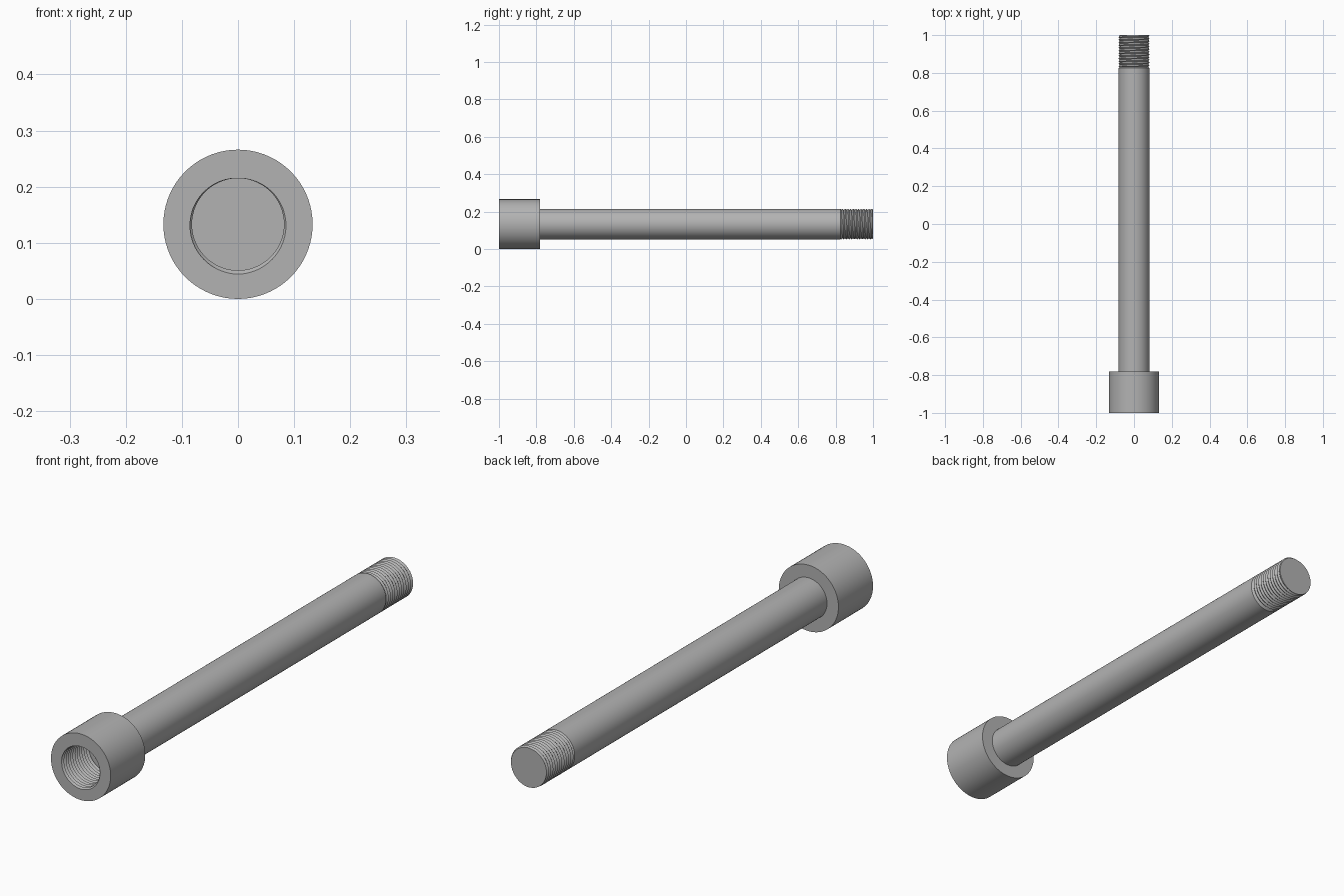
import bpy, bmesh, math

if "Cube" in bpy.data.objects:
    bpy.data.objects.remove(bpy.data.objects["Cube"], do_unlink=True)

SEG = 72
HEAD_R, SHANK_R = 0.133, 0.082
ROOT_R, GROOVE_R = 0.076, 0.089
PITCH = 0.0142

steel = bpy.data.materials.new("plain_grey_steel")
steel.use_nodes = True
grey = (0.45, 0.45, 0.45, 1)
steel.diffuse_color = grey
steel.node_tree.nodes["Principled BSDF"].inputs["Base Color"].default_value = grey


def spot(radius, y, turn):
    a = math.tau * turn
    return (radius * math.sin(a), y, HEAD_R + radius * math.cos(a))


def finish(name, bm, inward=False):
    bmesh.ops.remove_doubles(bm, verts=bm.verts, dist=0.00002)
    bmesh.ops.dissolve_degenerate(bm, edges=bm.edges, dist=0.00001)
    bmesh.ops.recalc_face_normals(bm, faces=bm.faces)
    if inward:
        bmesh.ops.reverse_faces(bm, faces=bm.faces)
    mesh = bpy.data.meshes.new(name)
    bm.to_mesh(mesh)
    bm.free()
    mesh.materials.append(steel)
    obj = bpy.data.objects.new(name, mesh)
    bpy.context.collection.objects.link(obj)
    bpy.ops.object.select_all(action="DESELECT")
    obj.select_set(True)
    bpy.context.view_layer.objects.active = obj
    bpy.ops.object.shade_smooth_by_angle(angle=math.radians(30))


def skin(bm, rows):
    for a, b in zip(rows, rows[1:]):
        for i in range(len(a) - 1):
            bm.faces.new((a[i], a[i + 1], b[i + 1], b[i]))


def lathe(name, profile):
    # each profile point is (radius or radius by turn, y)
    bm = bmesh.new()
    rows = []
    for radius, y in profile:
        by_turn = radius if callable(radius) else (lambda t, r=radius: r)
        rows.append([bm.verts.new(spot(by_turn(i / SEG), y, i / SEG))
                     for i in range(SEG + 1)])
    skin(bm, rows)
    finish(name, bm)


def thread_radius(y, turn, start, low, high):
    phase = ((y - start) / PITCH - turn) % 1
    return low + (high - low) * (1 - abs(2 * phase - 1))


def thread(name, start, end, low, high, inward):
    # helical V ridge, trimmed flat at both ends, closed by a disc at the far end
    bm = bmesh.new()
    rows = []
    for k in range(-2, 2 * math.ceil((end - start) / PITCH) + 1):
        row = []
        for i in range(SEG + 1):
            y = start + PITCH * (k / 2 + i / SEG)
            r = high if k % 2 else low
            if not start <= y <= end:
                y = min(max(y, start), end)
                r = thread_radius(y, i / SEG, start, low, high)
            row.append(bm.verts.new(spot(r, y, i / SEG)))
        rows.append(row)
    skin(bm, rows)
    bmesh.ops.remove_doubles(bm, verts=bm.verts, dist=0.00002)
    rim = [e for e in bm.edges if e.is_boundary
           and all(v.co.y > end - PITCH / 10 for v in e.verts)]
    bmesh.ops.holes_fill(bm, edges=rim, sides=0)
    finish(name, bm, inward)


# Socket head with the threaded opening in its front face
lathe("socket_head", [
    (lambda t: thread_radius(-1, t, -1, SHANK_R, GROOVE_R), -1),
    (HEAD_R, -1), (HEAD_R, -0.78), (SHANK_R, -0.78)])
thread("socket_thread", -1, -0.83, SHANK_R, GROOVE_R, True)

# Long plain shank with a small shoulder before the thread
lathe("shank", [(SHANK_R, -0.78), (SHANK_R, 0.825), (ROOT_R, 0.831)])

# Threaded tip with a flat end
thread("tip_thread", 0.83, 1, ROOT_R, SHANK_R, False)
